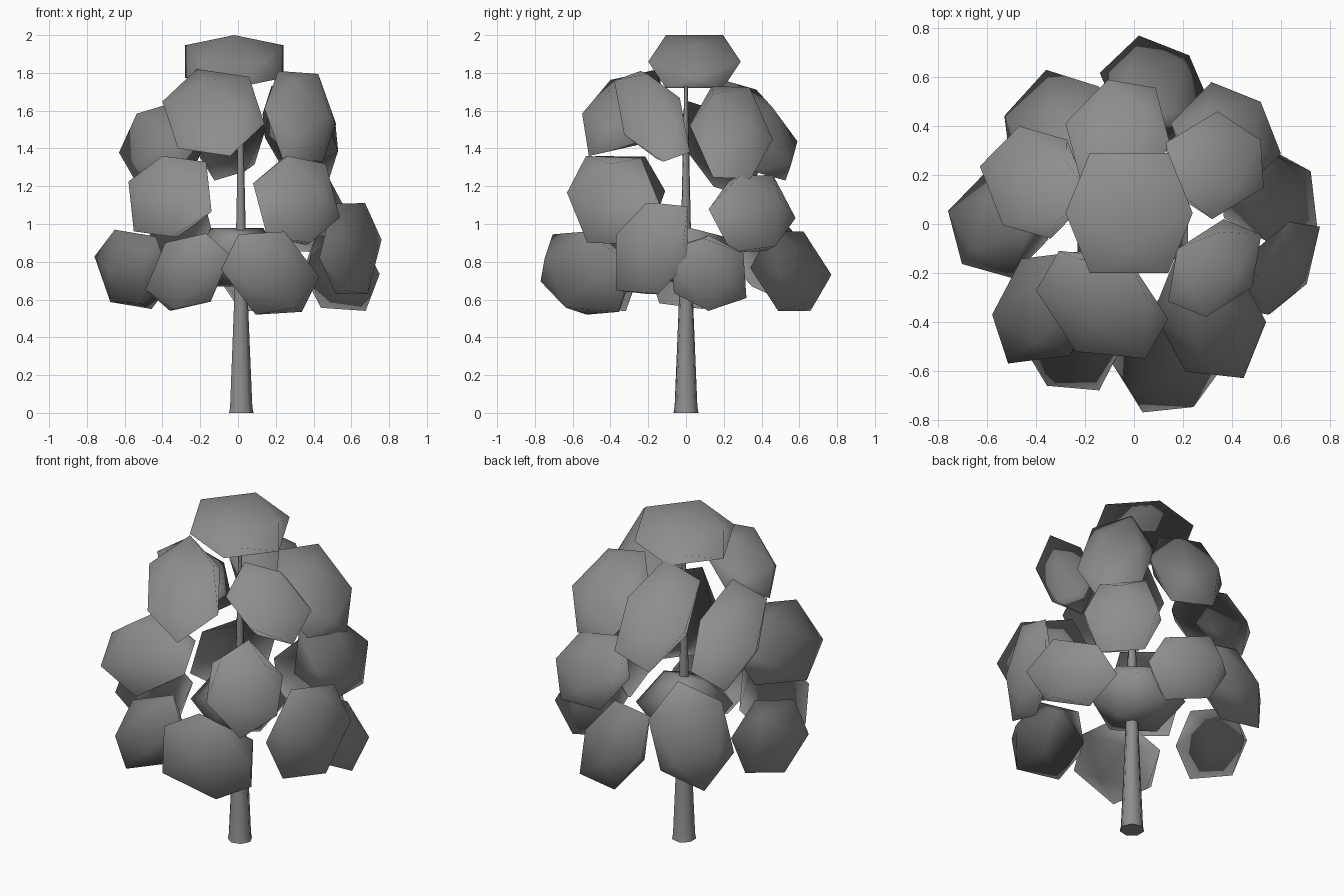
import bpy, bmesh, math
from mathutils import Vector, Matrix

if "Cube" in bpy.data.objects:
    bpy.data.objects.remove(bpy.data.objects["Cube"])

grey = bpy.data.materials.new("mid_grey")
grey.diffuse_color = (0.27, 0.27, 0.27, 1)
grey.use_nodes = True
grey.node_tree.nodes["Principled BSDF"].inputs["Base Color"].default_value = grey.diffuse_color


def finish(bm, name):
    bmesh.ops.recalc_face_normals(bm, faces=bm.faces)
    mesh = bpy.data.meshes.new(name)
    bm.to_mesh(mesh)
    bm.free()
    mesh.materials.append(grey)
    obj = bpy.data.objects.new(name, mesh)
    bpy.context.collection.objects.link(obj)
    return obj


# Twenty-sided solid shared by every clump
PHI = (1 + math.sqrt(5)) / 2
BASE = []
for a in (-1, 1):
    for b in (-PHI, PHI):
        BASE += [Vector((0, a, b)), Vector((a, b, 0)), Vector((b, 0, a))]


def stretch(half, lean):
    """Matrix that turns a ball into an ellipsoid with these half sizes and leans."""
    xy, xz, yz = [0.00085 * v for v in lean]
    c = Matrix(((half.x ** 2, xy, xz), (xy, half.y ** 2, yz), (xz, yz, half.z ** 2)))
    y, z = c * 20, Matrix.Identity(3)
    for _ in range(20):  # matrix square root
        y, z = (y + z.inverted()) * 0.5, (z + y.inverted()) * 0.5
    return y


def leaf_clump(name, lo, hi, lean=(0, 0, 0), roll=0, face=None):
    lo, hi = Vector(lo), Vector(hi)
    mid, half = (lo + hi) / 2, (hi - lo) / 2
    if face is None:
        # Turn a pointed side to the right, the back left or the front
        if mid.x > 0.3 and abs(mid.y) < 0.26:
            face = 90
        else:
            face = 225 if mid.y > 0 or mid.x < -0.5 else 0
    turn = (stretch(half, lean) @ Matrix.Rotation(math.radians(face), 3, 'Z')
            @ Matrix.Rotation(math.radians(-roll), 3, 'Y'))
    pts = [turn @ p for p in BASE]
    size = [max(p[i] for p in pts) for i in range(3)]
    bm = bmesh.new()
    for p in pts:
        bm.verts.new([mid[i] + p[i] / size[i] * half[i] for i in range(3)])
    bmesh.ops.convex_hull(bm, input=bm.verts)
    for f in bm.faces:
        f.smooth = True
    obj = finish(bm, name)
    # Foliage shading leans away from the middle of the crown
    heart = Vector((0, 0, 0.9))
    obj.data.normals_split_custom_set_from_vertices(
        [((v.co - heart).normalized() + 0.4 * v.normal).normalized()
         for v in obj.data.vertices])
    return obj


def clump_ring(name, clumps):
    for i, clump in enumerate(clumps):
        leaf_clump(f"{name}_{i + 1}", *clump)


# Crown top and the clump around the trunk
leaf_clump("crown_top", (-0.28, -0.20, 1.72), (0.24, 0.29, 2.0), face=0)
leaf_clump("crown_core", (-0.23, -0.21, 0.67), (0.22, 0.25, 0.98), face=90)

# Rings of clumps: minimum corner, maximum corner, lean (xy, xz, yz), roll
clump_ring("upper_clump", [
    ((-0.40, -0.55, 1.36), (0.14, -0.11, 1.82), (-22, 0, 25), 17),
    ((0.14, -0.38, 1.33), (0.52, 0.02, 1.81), (15, -8, -24)),
    ((0.13, 0.02, 1.24), (0.53, 0.46, 1.73), (4, -18, -9), 28),
    ((-0.28, 0.14, 1.23), (0.15, 0.59, 1.76), (6, -6, -38), -5),
    ((-0.63, -0.06, 1.14), (-0.18, 0.40, 1.65), (-6, 0, -40)),
])
clump_ring("middle_clump", [
    ((-0.58, -0.57, 0.93), (-0.14, -0.11, 1.36), (15, 7, -1), 10),
    ((0.08, -0.63, 0.89), (0.54, -0.13, 1.36), (-12, -5, -5), 15),
    ((0.43, -0.37, 0.63), (0.76, 0.01, 1.11), (20, 2, 15), 10),
    ((0.15, 0.12, 0.85), (0.60, 0.58, 1.26), (-3, -6, -2), 10),
    ((-0.53, 0.20, 0.60), (-0.12, 0.63, 1.12), (8, 25, -20), 10),
])
clump_ring("lower_clump", [
    ((-0.76, -0.22, 0.55), (-0.35, 0.21, 0.97), (0, -8, -4), 25),
    ((-0.49, -0.68, 0.54), (-0.04, -0.24, 0.95), (-10, 16, -4), -18),
    ((-0.09, -0.77, 0.52), (0.43, -0.29, 0.96), (21, -17, -11), 35),
    ((0.34, -0.08, 0.54), (0.75, 0.32, 0.94), (-11, -6, -6)),
    ((-0.14, 0.34, 0.54), (0.31, 0.77, 0.96), (-6, -10, -10)),
])

# Tapered trunk running up into the crown top
SIDES = 7
bm = bmesh.new()
rings = []
for z, r in ((0, 0.068), (0.03, 0.062), (0.6, 0.038), (1.0, 0.026), (1.8, 0.008)):
    rings.append([bm.verts.new((0.014 + r * math.cos(math.tau * k / SIDES),
                                r * math.sin(math.tau * k / SIDES), z))
                  for k in range(SIDES)])
for low, high in zip(rings, rings[1:]):
    for k in range(SIDES):
        n = (k + 1) % SIDES
        bm.faces.new((low[k], low[n], high[n], high[k])).smooth = True
bm.faces.new(rings[0][::-1])
bm.faces.new(rings[-1])
finish(bm, "trunk")
